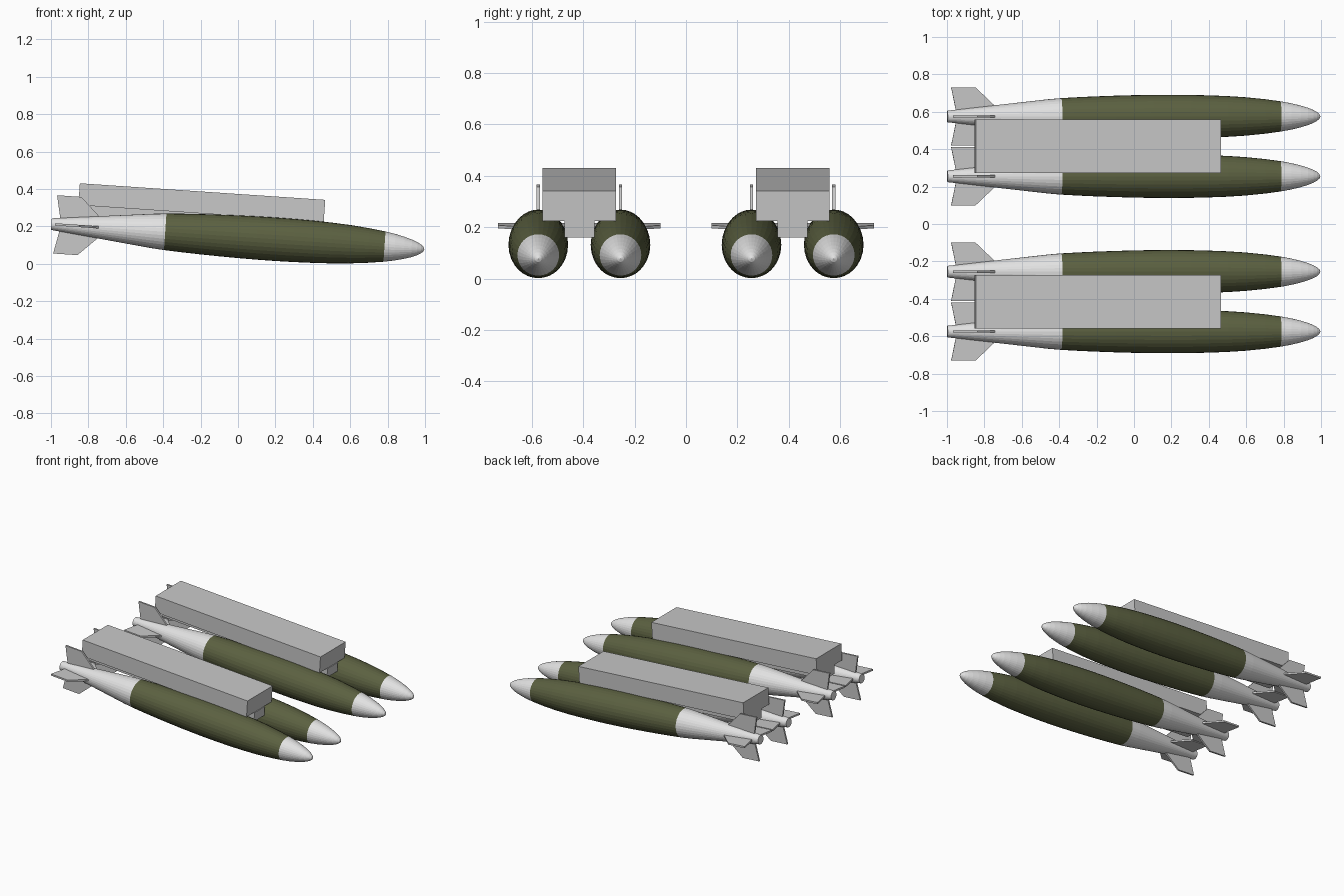
import bpy, bmesh, math
from mathutils import Vector, Matrix

if "Cube" in bpy.data.objects:
    bpy.data.objects.remove(bpy.data.objects["Cube"])

TILT = math.atan(0.0675)      # nose-down pitch shared by everything
AXIS_Z = 0.1445               # height of the bomb axis at x = 0
SIDES = 32


def material(name, rgb):
    m = bpy.data.materials.new(name)
    m.diffuse_color = (*rgb, 1)
    m.use_nodes = True
    m.node_tree.nodes["Principled BSDF"].inputs["Base Color"].default_value = m.diffuse_color
    return m


OLIVE = material("olive green", (0.105, 0.118, 0.052))
WHITE = material("pale grey", (0.76, 0.76, 0.76))
GREY = material("mid grey", (0.58, 0.58, 0.58))


def finish(bm, name, mats, y):
    bmesh.ops.recalc_face_normals(bm, faces=bm.faces)
    me = bpy.data.meshes.new(name)
    bm.to_mesh(me)
    bm.free()
    for m in mats:
        me.materials.append(m)
    ob = bpy.data.objects.new(name, me)
    ob.matrix_world = Matrix.Translation((0, y, AXIS_Z)) @ Matrix.Rotation(TILT, 4, 'Y')
    bpy.context.collection.objects.link(ob)
    return ob


# Bomb outline: (position along axis, radius), tail to nose
PROFILE = [(-1, .031), (-.46, .092), (-.39, .098), (-.3, .103), (-.2, .1075), (-.1, .111),
           (0, .1138), (.1, .1155), (.2, .116), (.3, .1152), (.4, .1128), (.5, .109),
           (.6, .1025), (.7, .0925), (.785, .081), (.84, .071), (.89, .059), (.93, .047),
           (.96, .035), (.98, .024), (.993, .013)]


def bomb_body(name, y):
    bm = bmesh.new()
    rings = []
    for x, r in PROFILE:
        rings.append([bm.verts.new((x, r * math.cos(a), r * math.sin(a)))
                      for a in (2 * math.pi * i / SIDES for i in range(SIDES))])
    for a, b in zip(rings, rings[1:]):
        for i in range(SIDES):
            j = (i + 1) % SIDES
            bm.faces.new((a[i], a[j], b[j], b[i]))
    bm.faces.new(rings[0])
    tip = bm.verts.new((.999, 0, 0))
    for i in range(SIDES):
        bm.faces.new((rings[-1][i], rings[-1][(i + 1) % SIDES], tip))
    # olive casing between the pale tail cone and nose cap
    for f in bm.faces:
        f.material_index = 0 if -.39 < f.calc_center_median().x < .785 else 1
    finish(bm, name, [OLIVE, WHITE], y)


# Fin outline: (position along axis, distance from axis)
FIN = [(-.955, .015), (-.955, .035), (-.98, .156), (-.85, .156), (-.745, .056), (-.745, .015)]


def tail_fins(name, y, thick=.012):
    bm = bmesh.new()
    for k in range(4):
        rot = Matrix.Rotation(k * math.pi / 2, 3, 'X')
        sides = [[bm.verts.new(rot @ Vector((x, s * thick / 2, r))) for x, r in FIN]
                 for s in (-1, 1)]
        bm.faces.new(sides[0])
        bm.faces.new(sides[1][::-1])
        n = len(FIN)
        for i in range(n):
            j = (i + 1) % n
            bm.faces.new((sides[0][i], sides[0][j], sides[1][j], sides[1][i]))
    finish(bm, name, [GREY], y)


def box(name, y, x0, x1, width, z0, z1):
    bm = bmesh.new()
    bmesh.ops.create_cube(bm, size=1)
    bmesh.ops.scale(bm, vec=(x1 - x0, width, z1 - z0), verts=bm.verts)
    bmesh.ops.translate(bm, vec=((x0 + x1) / 2, 0, (z0 + z1) / 2), verts=bm.verts)
    finish(bm, name, [GREY], y)


# Two racks, each carrying a pair of bombs
for side, yc in (("left", .415), ("right", -.415)):
    box(f"{side}_rack", yc, -.863, .452, .286, .111, .228)
    box(f"{side}_rack_keel", yc, -.858, .457, .117, .046, .111)
    for pos, dy in (("a", -.16), ("b", .16)):
        bomb_body(f"{side}_bomb_{pos}", yc + dy)
        tail_fins(f"{side}_tail_fins_{pos}", yc + dy)
